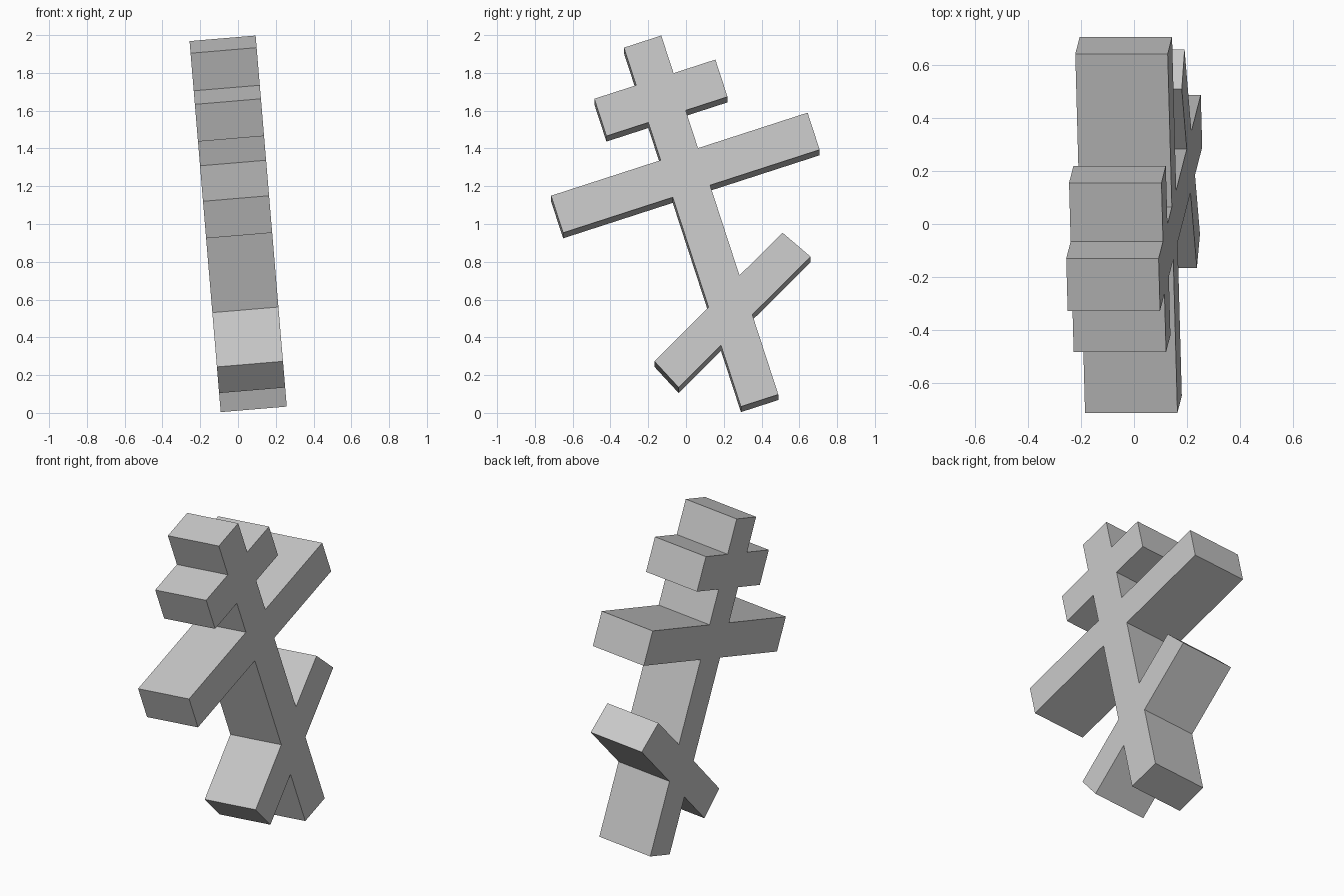
import bpy
import bmesh
from math import radians
from mathutils import Matrix

cube = bpy.data.objects.get("Cube")
if cube:
    bpy.data.objects.remove(cube, do_unlink=True)

# Single grey material
GREY = (0.58, 0.58, 0.58, 1.0)
grey = bpy.data.materials.new("plain_grey")
grey.use_nodes = True
grey.diffuse_color = GREY
grey.node_tree.nodes["Principled BSDF"].inputs["Base Color"].default_value = GREY

# Dimensions in the plane of the cross
POST = 0.104
BOTTOM, TOP = -0.058, 1.947
THICKNESS = 0.351
# Straight bars: half length, lower edge, upper edge
BARS = [(0.714, 1.111, 1.318), (0.337, 1.529, 1.737)]
# Slanted foot bar: four points per side, from lower to upper edge
FOOT_RIGHT = [(POST, 0.388), (0.493, 0.585), (0.391, 0.752), (POST, 0.607)]
FOOT_LEFT = [(-POST, 0.284), (-0.386, 0.140), (-0.465, 0.312), (-POST, 0.498)]


def half_outline(side, foot):
    """Outline of one side of the cross, from bottom to top."""
    points = [(side * POST, BOTTOM)] + foot
    for half, low, high in BARS:
        points += [(side * POST, low), (side * half, low),
                   (side * half, high), (side * POST, high)]
    return points + [(side * POST, TOP)]


# Closed outline, extruded into a slab
outline = half_outline(1, FOOT_RIGHT) + half_outline(-1, FOOT_LEFT)[::-1]
bm = bmesh.new()
face = bm.faces.new([bm.verts.new((0, s, t)) for s, t in outline])
slab = bmesh.ops.extrude_face_region(bm, geom=[face])
moved = [v for v in slab["geom"] if isinstance(v, bmesh.types.BMVert)]
bmesh.ops.translate(bm, verts=moved, vec=(-THICKNESS, 0, 0))
bmesh.ops.recalc_face_normals(bm, faces=bm.faces)

# Lean the cross backwards in its plane and tip it sideways
lean = (Matrix.Translation((0.261, 0, 0))
        @ Matrix.Rotation(radians(-4.8), 4, 'Y')
        @ Matrix.Rotation(radians(18), 4, 'X')
        @ Matrix.Translation((0, 0.391, 0)))
bm.transform(lean)

mesh = bpy.data.meshes.new("three_bar_cross")
bm.to_mesh(mesh)
bm.free()
mesh.materials.append(grey)
cross = bpy.data.objects.new("three_bar_cross", mesh)
bpy.context.collection.objects.link(cross)
